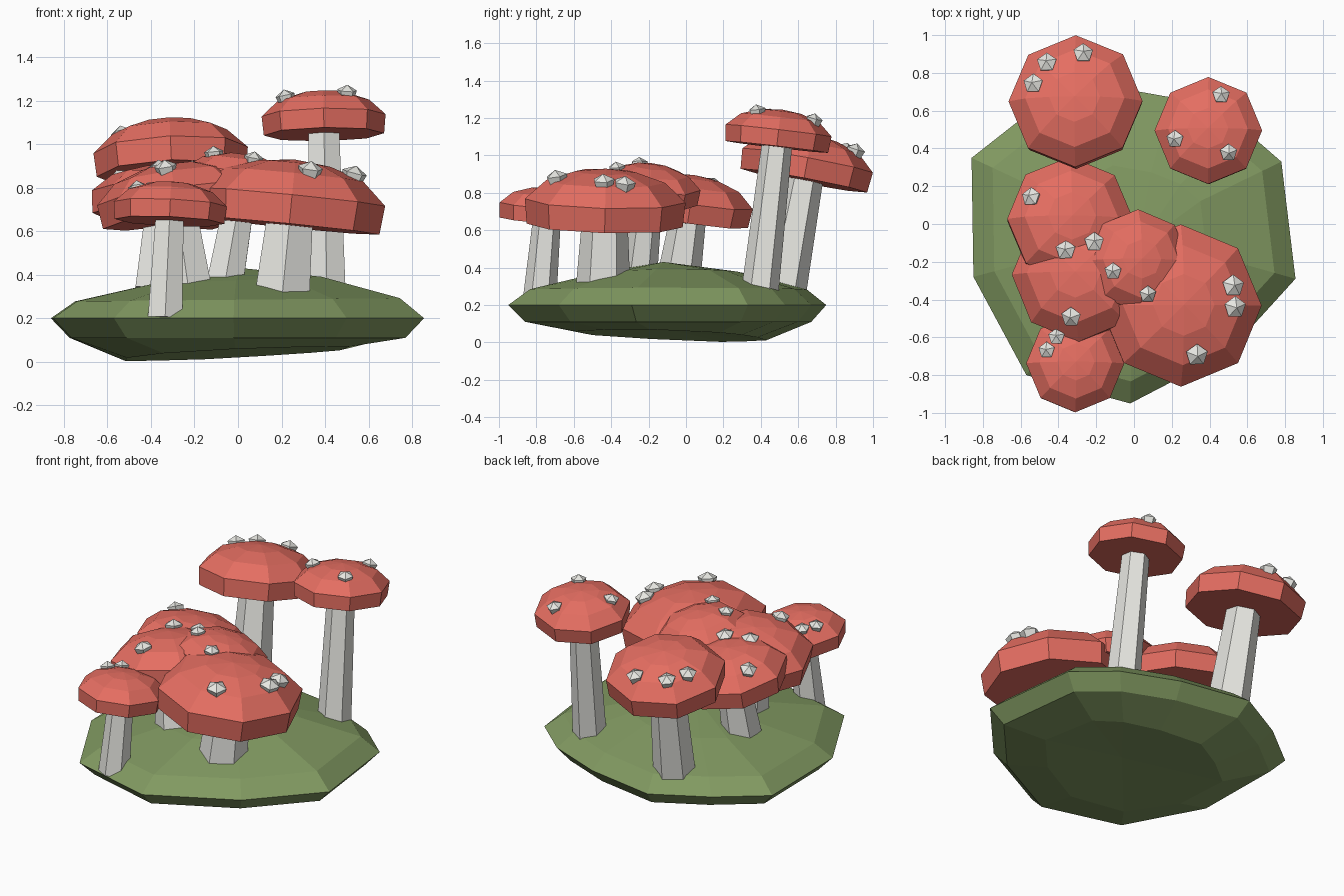
import bpy, bmesh
from math import sin, cos, pi
from mathutils import Vector
from mathutils.bvhtree import BVHTree

if "Cube" in bpy.data.objects:
    bpy.data.objects.remove(bpy.data.objects["Cube"])

UP = Vector((0, 0, 1))


def material(name, color):
    m = bpy.data.materials.new(name)
    m.diffuse_color = color
    m.use_nodes = True
    m.node_tree.nodes["Principled BSDF"].inputs["Base Color"].default_value = m.diffuse_color
    return m


RED = material("cap_red", (0.78, 0.155, 0.12, 1))
GREEN = material("moss_green", (0.22, 0.32, 0.12, 1))
PALE = material("pale_flesh", (0.8, 0.8, 0.76, 1))


def skin(name, rings, mat):
    """Bridge a list of rings (bottom to top); a one-point ring closes to a tip."""
    bm = bmesh.new()
    loops = [[bm.verts.new(p) for p in ring] for ring in rings]
    for lo, hi in zip(loops, loops[1:]):
        n = max(len(lo), len(hi))
        for i in range(n):
            j = (i + 1) % n
            if len(lo) == 1:
                bm.faces.new((lo[0], hi[j], hi[i]))
            elif len(hi) == 1:
                bm.faces.new((lo[i], lo[j], hi[0]))
            else:
                bm.faces.new((lo[i], lo[j], hi[j], hi[i]))
    for end in (loops[0][::-1], loops[-1]):
        if len(end) > 2:
            bm.faces.new(end)
    bmesh.ops.recalc_face_normals(bm, faces=bm.faces)
    tree = BVHTree.FromBMesh(bm)
    me = bpy.data.meshes.new(name)
    bm.to_mesh(me)
    bm.free()
    me.materials.append(mat)
    bpy.context.collection.objects.link(bpy.data.objects.new(name, me))
    return tree


def lathe(name, origin, axis, sides, profile, mat):
    """Turn a (radius, height) profile around a tilted axis."""
    rot = UP.rotation_difference(axis)
    rings = []
    for r, h in profile:
        n = sides if r > 0 else 1
        angles = [pi / 2 + 2 * pi * k / sides for k in range(n)]
        rings.append([origin + rot @ Vector((r * cos(a), r * sin(a), h))
                      for a in angles])
    return skin(name, rings, mat)


# Mossy ground: irregular outline shrunk upward and downward
outline = [(.855, -.29), (.78, .33), (.55, .53), (.2, .67), (-.25, .75), (-.58, .57),
           (-.86, .35), (-.85, -.28), (-.57, -.8), (-.02, -.95), (.5, -.68)]


def ground_ring(scale, z, slope_x=0.0, slope_y=0.0):
    return [(x * scale, y * scale - .05 * (1 - scale),
             max(0.0, z + (slope_x * x + slope_y * y) * scale)) for x, y in outline]


skin("mossy_ground", [
    [(.05, -.05, .06)],
    ground_ring(.6, .037, .05, -.04),
    ground_ring(.9, .11),
    ground_ring(1, .2),
    ground_ring(.87, .285, .01),
    ground_ring(.45, .375, .04),
    [(.02, -.12, .43)]], GREEN)

# Mushrooms: stem foot, cap rim centre, cap radius, spot positions seen from above
mushrooms = [
    ((-.28, .52, .28), (-.305, .63, .865), .355, [(-.53, .74), (-.46, .85), (-.27, .9)]),
    ((.41, .395, .27), (.395, .485, 1.045), .285, [(.22, .45), (.46, .68), (.5, .38)]),
    ((-.37, -.04, .33), (-.345, .01, .66), .335, [(-.54, .14)]),
    ((-.22, -.31, .28), (-.275, -.275, .66), .36, [(-.36, -.14), (-.21, -.1), (-.33, -.49)]),
    ((-.06, -.25, .36), (.01, -.205, .76), .275, [(-.11, -.25), (.07, -.37)]),
    ((.195, -.445, .22), (.235, -.435, .625), .43, [(.52, -.33), (.53, -.44), (.33, -.69)]),
    ((-.335, -.785, .2), (-.315, -.745, .645), .26, [(-.41, -.6), (-.46, -.67)]),
]
cap_profile = [(.97, 0), (1, .31), (.74, .55), (.38, .67), (0, .71)]

for i, (foot, rim, R, spots) in enumerate(mushrooms, 1):
    foot, rim = Vector(foot), Vector(rim)
    axis = (rim - foot).normalized()
    length = (rim - foot).length
    # Six-sided tapering stem
    lathe(f"stem_{i}", foot, axis, 6, [(.35 * R, 0), (.285 * R, length + .02)], PALE)
    # Eight-sided domed cap
    cap = lathe(f"cap_{i}", rim, axis, 8, [(r * R, h * R) for r, h in cap_profile], RED)
    # Pale faceted spots sitting on the cap
    s = .022 + .09 * R
    for k, (x, y) in enumerate(spots, 1):
        hit, normal, _, _ = cap.ray_cast(Vector((x, y, 3)), -UP)
        if hit is None:
            continue
        lean = (normal + UP * .6).normalized()
        lathe(f"spot_{i}_{k}", hit - lean * .025, lean, 5,
              [(.75 * s, 0), (s, .02 + .45 * s), (0, .025 + .9 * s)], PALE)
